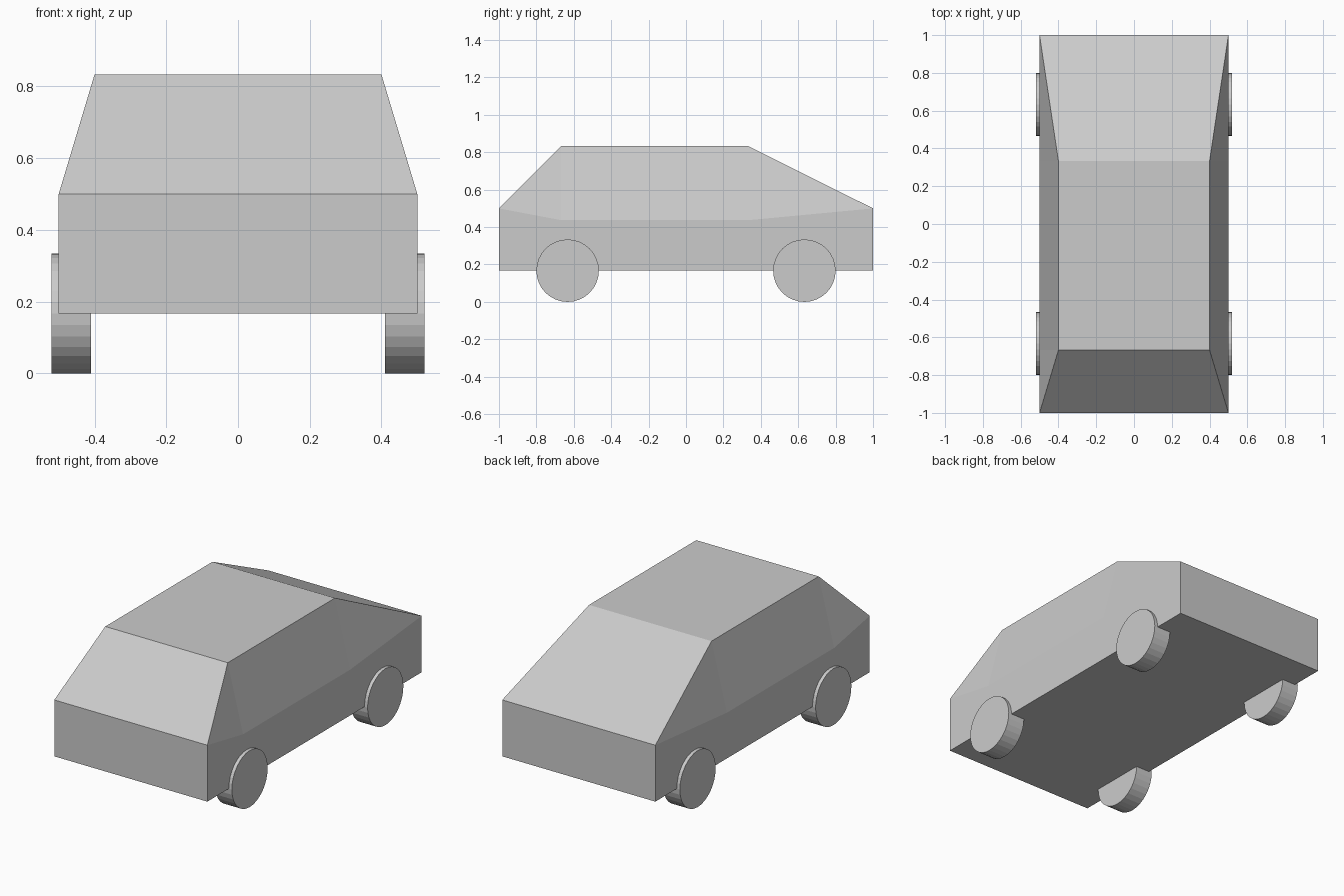
import bpy, bmesh, math

if "Cube" in bpy.data.objects:
    bpy.data.objects.remove(bpy.data.objects["Cube"])

W, W_ROOF = 0.5, 0.4          # half widths at the belt and at the roof
Z0, Z_BELT, Z_END, Z_ROOF = 0.167, 0.437, 0.5, 0.833
Y_FRONT, Y_REAR = -0.667, 0.333   # ends of the roof

# Side profile points (half width, y, z); last two are the belt points on the flank
PROFILE = [(W, -1, Z0), (W, 1, Z0), (W, 1, Z_END),
           (W_ROOF, Y_REAR, Z_ROOF), (W_ROOF, Y_FRONT, Z_ROOF), (W, -1, Z_END),
           (W, Y_REAR, Z_BELT), (W, Y_FRONT, Z_BELT)]

# Flank panels: lower side, rear corner, side window panel, front corner
FLANK = [(0, 1, 2, 6, 7, 5), (2, 3, 6), (3, 4, 7, 6), (4, 5, 7)]


def make_body():
    bm = bmesh.new()
    right = [bm.verts.new((x, y, z)) for x, y, z in PROFILE]
    left = [bm.verts.new((-x, y, z)) for x, y, z in PROFILE]
    for panel in FLANK:
        for side in (right, left):
            bm.faces.new([side[i] for i in panel])
    # Floor, tail, rear slope, roof, front slope and nose span the two sides
    for i in range(6):
        j = (i + 1) % 6
        bm.faces.new((right[i], right[j], left[j], left[i]))
    bmesh.ops.recalc_face_normals(bm, faces=bm.faces)
    mesh = bpy.data.meshes.new("body")
    bm.to_mesh(mesh)
    bm.free()
    body = bpy.data.objects.new("body", mesh)
    bpy.context.collection.objects.link(body)


def make_wheel(name, side, y, radius=0.167, inner=0.41, outer=0.52):
    bpy.ops.mesh.primitive_cylinder_add(
        vertices=32, radius=radius, depth=outer - inner,
        location=(side * (inner + outer) / 2, y, radius),
        rotation=(0, math.pi / 2, 0))
    bpy.context.object.name = name


make_body()

# Four wheels
for end, y in (("front", -0.633), ("rear", 0.633)):
    for label, side in (("left", -1), ("right", 1)):
        make_wheel(f"{end}_{label}_wheel", side, y)
